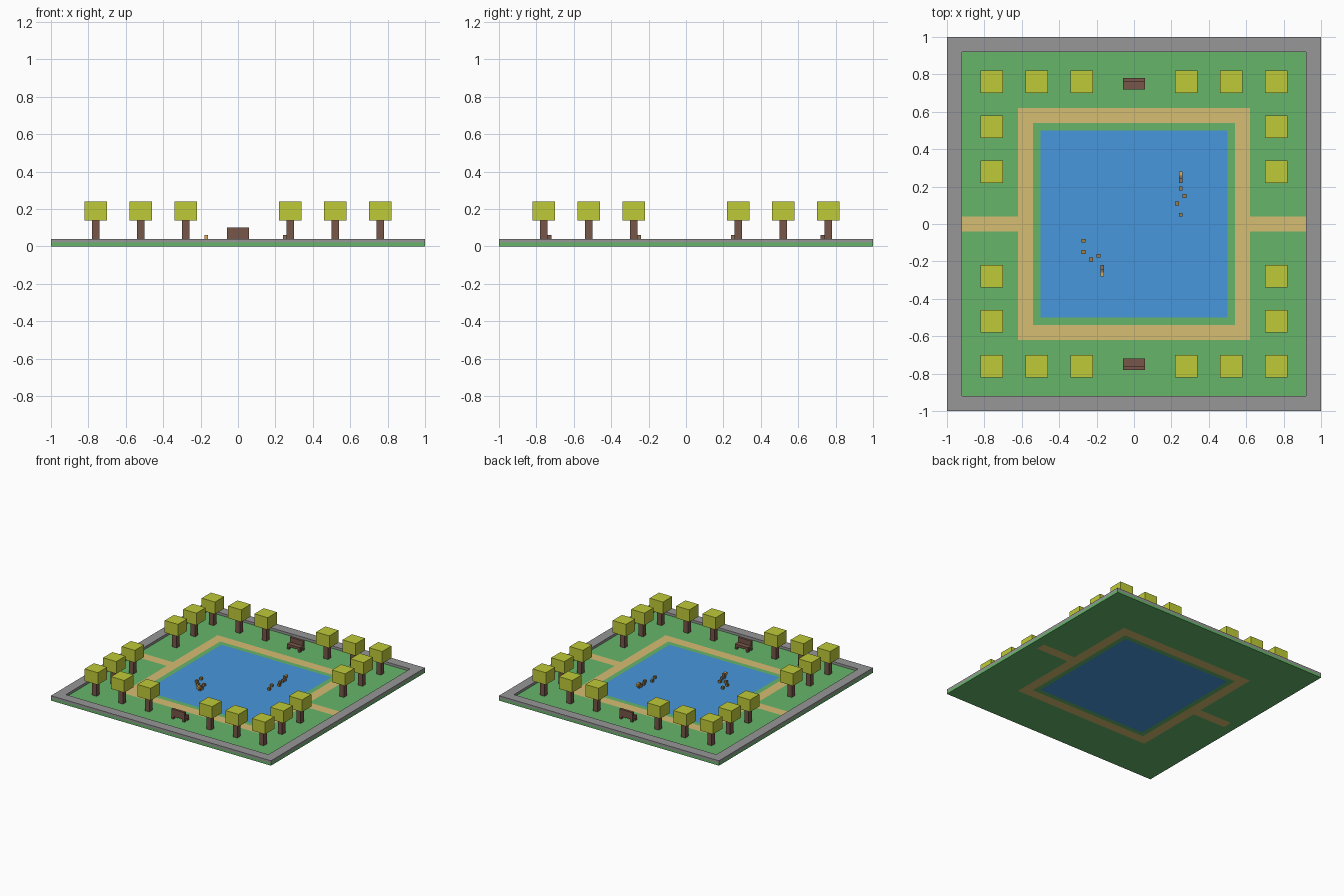
import bpy, bmesh

if "Cube" in bpy.data.objects:
    bpy.data.objects.remove(bpy.data.objects["Cube"])


def material(name, rgb):
    m = bpy.data.materials.new(name)
    lin = [(c / 255 / 12.92) if c < 10 else ((c / 255 + 0.055) / 1.055) ** 2.4 for c in rgb]
    m.diffuse_color = (*lin, 1)
    m.use_nodes = True
    m.node_tree.nodes["Principled BSDF"].inputs["Base Color"].default_value = m.diffuse_color
    return m


GRASS = material("grass_green", (102, 182, 106))
PATH = material("path_sand", (215, 190, 114))
WATER = material("water_blue", (71, 151, 221))
STONE = material("kerb_grey", (152, 151, 151))
LEAF = material("leaf_lime", (191, 203, 56))
WOOD = material("wood_brown", (119, 86, 74))
DUCK = material("duck_brown", (141, 112, 84))
BEAK = material("beak_orange", (222, 170, 80))
CHICK = material("duckling_mustard", (160, 125, 65))


def finish(name, bm, mats):
    me = bpy.data.meshes.new(name)
    bmesh.ops.recalc_face_normals(bm, faces=bm.faces)
    bm.to_mesh(me)
    bm.free()
    for m in mats:
        me.materials.append(m)
    ob = bpy.data.objects.new(name, me)
    bpy.context.collection.objects.link(ob)
    return ob


def add_box(bm, lo, hi, mat=0):
    """Box between two corners, added to bm."""
    r = bmesh.ops.create_cube(bm, size=1)
    for v in r["verts"]:
        for i in range(3):
            v.co[i] = lo[i] if v.co[i] < 0 else hi[i]
    for f in {f for v in r["verts"] for f in v.link_faces}:
        f.material_index = mat


# Ground slab: a cut grid, coloured by zone on the top and the underside
def zone(x, y):
    r = max(abs(x), abs(y))
    if r < 0.5:
        return 2
    if 0.54 < r < 0.62 or (0.62 < abs(x) < 0.92 and abs(y) < 0.04):
        return 1
    return 0


half = [0.04, 0.5, 0.54, 0.62, 0.92, 1.0]
cuts = [-c for c in reversed(half)] + half
bm = bmesh.new()
grid = [[bm.verts.new((x, y, 0)) for y in cuts] for x in cuts]
for i in range(len(cuts) - 1):
    for j in range(len(cuts) - 1):
        f = bm.faces.new((grid[i][j], grid[i + 1][j], grid[i + 1][j + 1], grid[i][j + 1]))
        c = f.calc_center_median()
        f.material_index = zone(c.x, c.y)
bottom = bm.faces[:]
top = bmesh.ops.extrude_face_region(bm, geom=bottom, use_keep_orig=True)
for v in top["geom"]:
    if isinstance(v, bmesh.types.BMVert):
        v.co.z = 0.02
bm.normal_update()
for f in bm.faces:
    c = f.calc_center_median()
    f.material_index = zone(c.x, c.y)
finish("ground", bm, [GRASS, PATH, WATER])

# Stone kerb: square ring extruded upwards
bm = bmesh.new()
square = [(-1, -1), (1, -1), (1, 1), (-1, 1)]
rings = [[bm.verts.new((x * r, y * r, z)) for x, y in square]
         for r, z in ((1, 0.02), (1, 0.04), (0.92, 0.04), (0.92, 0.02))]
for k in range(4):
    a, b = rings[k], rings[(k + 1) % 4]
    for i in range(4):
        j = (i + 1) % 4
        bm.faces.new((a[i], a[j], b[j], b[i]))
finish("kerb", bm, [STONE])

# Trees around the edge
spots = [-0.76, -0.52, -0.28, 0.28, 0.52, 0.76]
for x in spots:
    for y in spots:
        if max(abs(x), abs(y)) < 0.7:
            continue
        bm = bmesh.new()
        add_box(bm, (x - 0.02, y - 0.02, 0.02), (x + 0.02, y + 0.02, 0.14), 0)
        add_box(bm, (x - 0.06, y - 0.06, 0.14), (x + 0.06, y + 0.06, 0.24), 1)
        finish("tree", bm, [WOOD, LEAF])

# Benches facing the pond
for s, name in ((1, "back_bench"), (-1, "front_bench")):
    bm = bmesh.new()

    def plank(x0, x1, y0, y1, z0, z1):
        ya, yb = sorted((s * y0, s * y1))
        add_box(bm, (x0, ya, z0), (x1, yb, z1))

    plank(-0.06, 0.06, 0.72, 0.78, 0.04, 0.06)      # seat
    plank(-0.06, 0.06, 0.76, 0.78, 0.06, 0.10)      # backrest
    for x in (-0.06, 0.04):                         # legs
        for y in (0.72, 0.76):
            plank(x, x + 0.02, y, y + 0.02, 0.02, 0.04)
    finish(name, bm, [WOOD])

# Ducks (body, head, overhanging beak), each leading four ducklings
families = [
    ("back", 0.25, 1, [(0.25, 0.19), (0.27, 0.15), (0.23, 0.11), (0.25, 0.05)]),
    ("front", -0.17, -1, [(-0.19, -0.17), (-0.23, -0.19), (-0.27, -0.15), (-0.27, -0.09)]),
]
for name, x, s, chicks in families:
    bm = bmesh.new()
    for y0, y1, z, mat in ((0.22, 0.26, 0.02, 0), (0.24, 0.26, 0.04, 0), (0.26, 0.28, 0.04, 1)):
        ya, yb = sorted((s * y0, s * y1))
        add_box(bm, (x - 0.01, ya, z), (x + 0.01, yb, z + 0.02), mat)
    finish(name + "_duck", bm, [DUCK, BEAK])
    bm = bmesh.new()
    for cx, cy in chicks:
        add_box(bm, (cx - 0.01, cy - 0.01, 0.02), (cx + 0.01, cy + 0.01, 0.04))
    finish(name + "_ducklings", bm, [CHICK])
